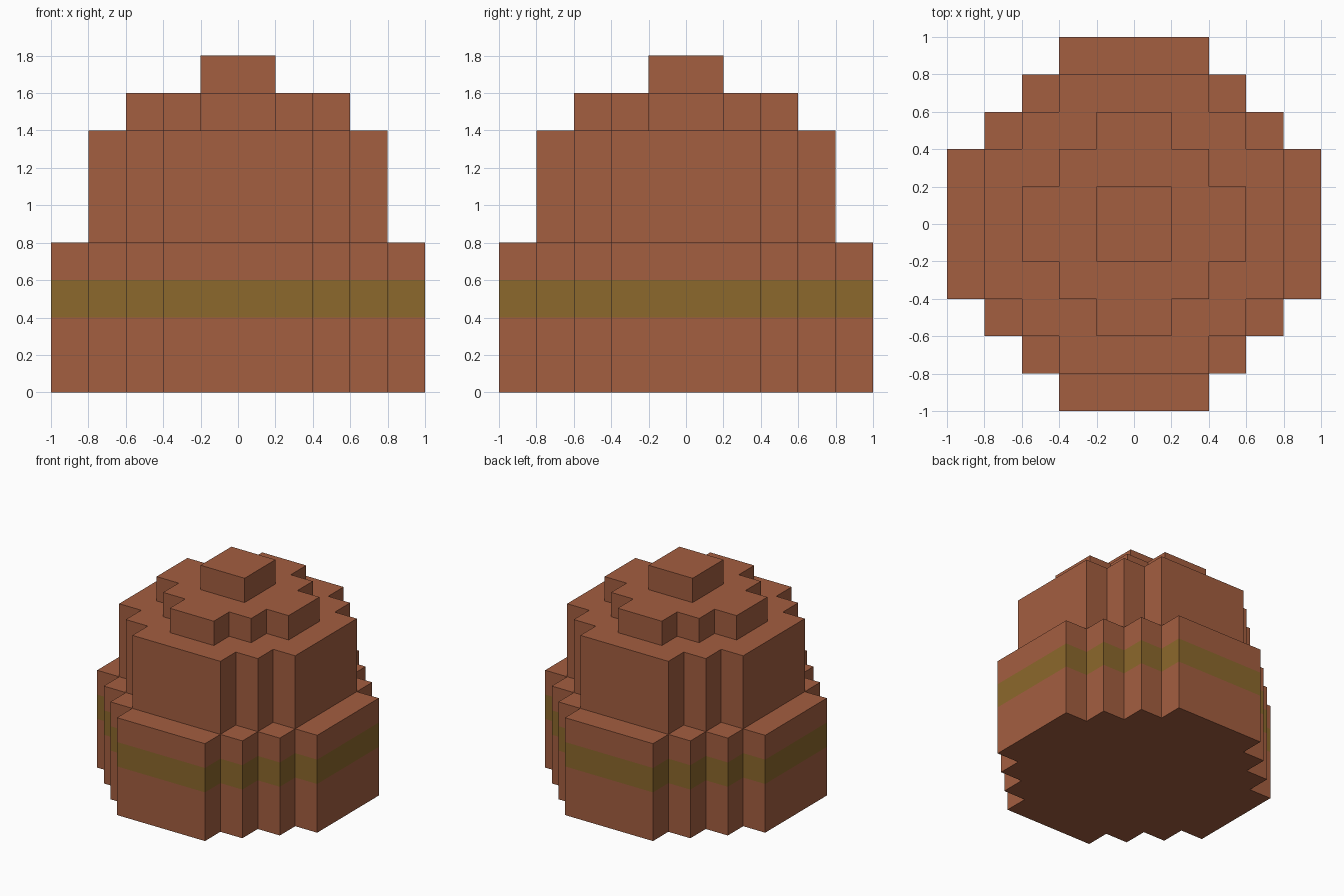
import bpy
import bmesh

cube = bpy.data.objects.get("Cube")
if cube:
    bpy.data.objects.remove(cube, do_unlink=True)


def make_material(name, rgb):
    mat = bpy.data.materials.new(name)
    mat.use_nodes = True
    mat.diffuse_color = (*rgb, 1)
    mat.node_tree.nodes["Principled BSDF"].inputs["Base Color"].default_value = (*rgb, 1)
    return mat


terracotta = make_material("terracotta", (0.371, 0.112, 0.051))
olive = make_material("olive_band", (0.262, 0.138, 0.025))


def stepped_outline(corner):
    """Turn the +x +y quarter of a stepped outline into the full loop, counter-clockwise."""
    loop = []
    for turn in range(4):
        for x, y in corner:
            for _ in range(turn):
                x, y = -y, x
            loop.append((x, y))
    return loop


def make_tier(name, corner, levels, band=None):
    """Extrude the outline through the height levels; walls inside the band turn olive."""
    bm = bmesh.new()
    outline = stepped_outline(corner)
    rings = [[bm.verts.new((x, y, z)) for x, y in outline] for z in levels]
    n = len(outline)
    bm.faces.new(rings[0][::-1])
    bm.faces.new(rings[-1])
    for low, high in zip(rings, rings[1:]):
        for i in range(n):
            j = (i + 1) % n
            bm.faces.new((low[i], low[j], high[j], high[i]))
    for face in bm.faces:
        z = face.calc_center_median().z
        if band and band[0] < z < band[1]:
            face.material_index = 1
    bmesh.ops.recalc_face_normals(bm, faces=bm.faces)
    mesh = bpy.data.meshes.new(name)
    bm.to_mesh(mesh)
    bm.free()
    mesh.materials.append(terracotta)
    if band:
        mesh.materials.append(olive)
    obj = bpy.data.objects.new(name, mesh)
    bpy.context.collection.objects.link(obj)
    return obj


# Wide base with a painted band around it
make_tier("base_tier",
          [(1, .4), (.8, .4), (.8, .6), (.6, .6), (.6, .8), (.4, .8), (.4, 1)],
          [0, .4, .6, .8], band=(.4, .6))

# Tall middle body
make_tier("middle_tier",
          [(.8, .4), (.6, .4), (.6, .6), (.4, .6), (.4, .8)],
          [.8, 1.4])

# Shallow upper step
make_tier("upper_tier",
          [(.6, .2), (.4, .2), (.4, .4), (.2, .4), (.2, .6)],
          [1.4, 1.6])

# Square knob on top
make_tier("top_knob", [(.2, .2)], [1.6, 1.8])
